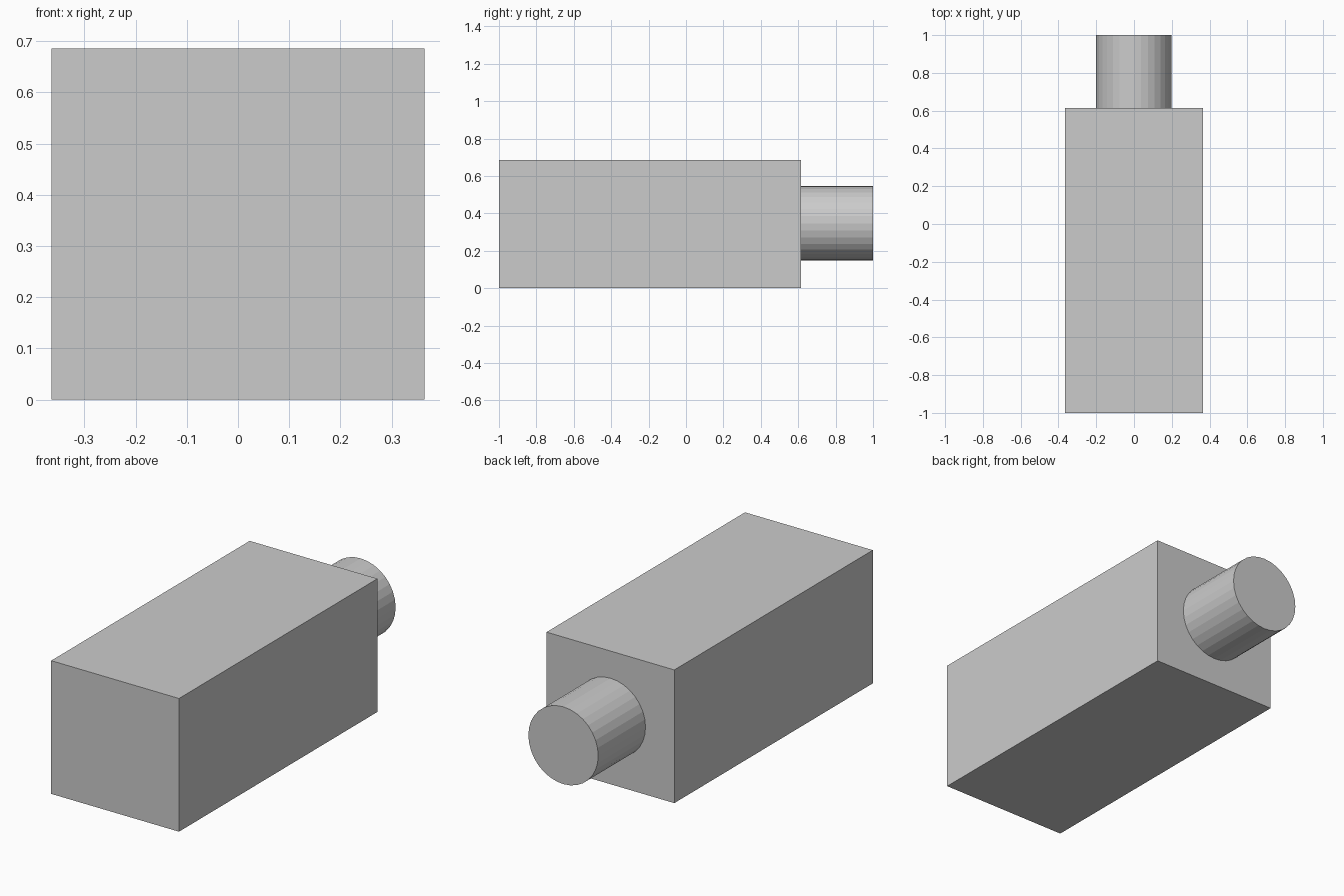
import bpy
from math import pi

if "Cube" in bpy.data.objects:
    bpy.data.objects.remove(bpy.data.objects["Cube"])

# Rectangular body
bpy.ops.mesh.primitive_cube_add(size=1, location=(0, -0.1925, 0.343))
body = bpy.context.object
body.name = "body"
body.scale = (0.728, 1.615, 0.686)
bpy.ops.object.transform_apply(location=False, rotation=False, scale=True)

# Round stub on the back face, sunk slightly into the body
stub_start, stub_end = 0.55, 1.0
bpy.ops.mesh.primitive_cylinder_add(
    vertices=32, radius=0.199, depth=stub_end - stub_start,
    location=(-0.001, (stub_start + stub_end) / 2, 0.347),
    rotation=(pi / 2, 0, 0))
bpy.context.object.name = "rear_stub"
